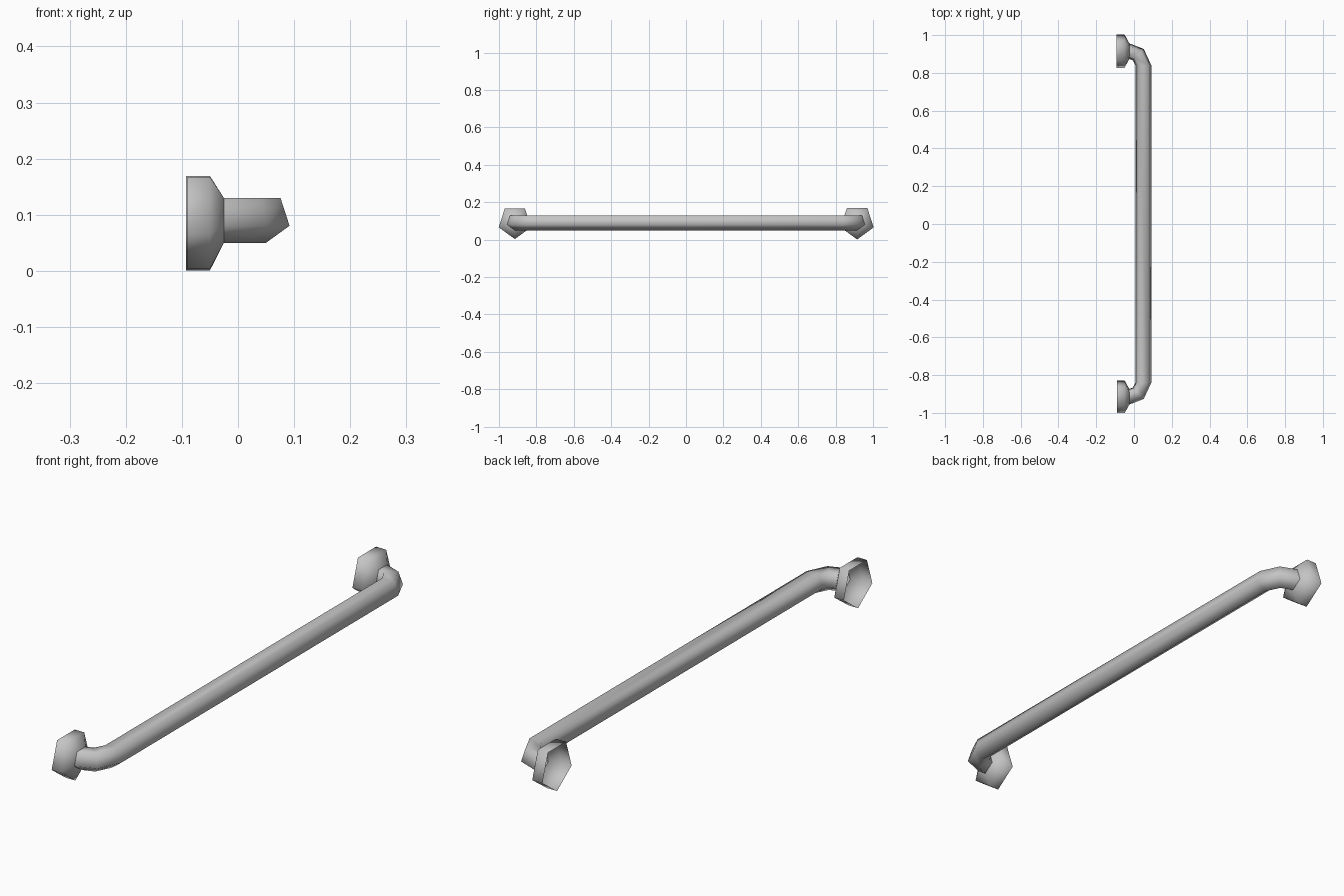
import bpy
import math
from mathutils import Vector

cube = bpy.data.objects.get("Cube")
if cube:
    bpy.data.objects.remove(cube, do_unlink=True)

SIDES = 5
AXIS_Z = 0.094      # height of the rail's centre line
TUBE_R = 0.044
END_Y = 0.915       # distance of each wall flange from the middle

metal = bpy.data.materials.new("brushed grey metal")
metal.use_nodes = True
grey = (0.55, 0.55, 0.55, 1)
metal.diffuse_color = grey
metal.node_tree.nodes["Principled BSDF"].inputs["Base Color"].default_value = grey


def loft(name, rings):
    """Open five-sided tube through rings of (centre, tangent, radius)."""
    verts, faces = [], []
    for centre, tangent, radius in rings:
        side = Vector(tangent).normalized().cross(Vector((0, 0, 1)))
        for i in range(SIDES):
            a = math.tau * i / SIDES - math.pi / 2
            verts.append(Vector(centre) + radius * (side * math.cos(a)
                         + Vector((0, 0, math.sin(a)))))
    for r in range(len(rings) - 1):
        for i in range(SIDES):
            j = (i + 1) % SIDES
            a, b = r * SIDES, (r + 1) * SIDES
            faces.append((a + i, a + j, b + j, b + i))
    mesh = bpy.data.meshes.new(name)
    mesh.from_pydata(verts, [], faces)
    mesh.materials.append(metal)
    mesh.shade_smooth()
    obj = bpy.data.objects.new(name, mesh)
    bpy.context.collection.objects.link(obj)
    return obj


# Rail: straight grip with a two-step bend towards the wall at each end
bend = [((-0.027, -END_Y), (1, 0)),
        ((0.022, -0.897), (1, 1)),
        ((0.05, -0.84), (0, 1))]
path = bend + [((x, -y), (-tx, ty)) for (x, y), (tx, ty) in reversed(bend)]
loft("grab_rail", [((x, y, AXIS_Z), (tx, ty, 0), TUBE_R)
                   for (x, y), (tx, ty) in path])

# Wall flanges: hollow cups, open at the back, tapering into the rail
for name, y, back, radius in (("front_flange", -END_Y, -0.09, 0.091),
                              ("back_flange", END_Y, -0.093, 0.093)):
    profile = [(back, radius), (-0.05, radius), (-0.025, TUBE_R)]
    loft(name, [((x, y, AXIS_Z), (1, 0, 0), r) for x, r in profile])
